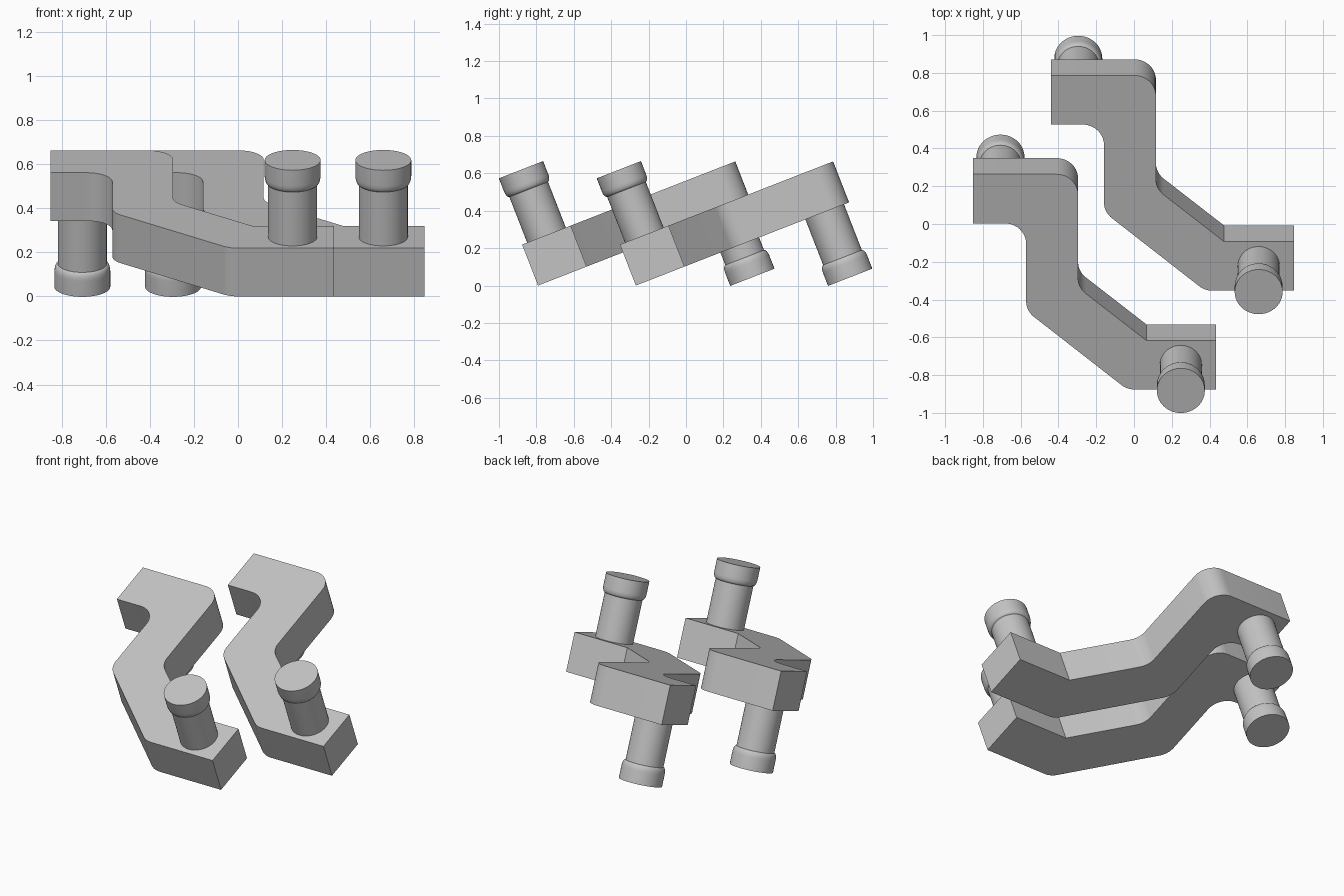
import bpy, bmesh, math
from mathutils import Vector, Matrix

if "Cube" in bpy.data.objects:
    bpy.data.objects.remove(bpy.data.objects["Cube"])

TILT = math.radians(21.3)
THICK = 0.235          # bar thickness
R = 0.115              # corner fillet radius
C = math.cos(TILT)

grey = bpy.data.materials.new("plain grey")
grey.diffuse_color = (0.55, 0.55, 0.55, 1)
grey.use_nodes = True
grey.node_tree.nodes["Principled BSDF"].inputs["Base Color"].default_value = grey.diffuse_color


def finish(name, bm, matrix):
    bmesh.ops.recalc_face_normals(bm, faces=bm.faces)
    mesh = bpy.data.meshes.new(name)
    bm.to_mesh(mesh)
    bm.free()
    mesh.materials.append(grey)
    ob = bpy.data.objects.new(name, mesh)
    bpy.context.collection.objects.link(ob)
    ob.matrix_world = matrix
    bpy.ops.object.select_all(action='DESELECT')
    ob.select_set(True)
    bpy.context.view_layer.objects.active = ob
    bpy.ops.object.shade_smooth_by_angle(angle=math.radians(30))
    return ob


def fillet(corners, steps=10):
    """Round the corners flagged with a radius."""
    out = []
    n = len(corners)
    for i, (x, y, r) in enumerate(corners):
        p = Vector((x, y))
        if r == 0:
            out.append(p)
            continue
        a = (Vector(corners[i - 1][:2]) - p).normalized()
        b = (Vector(corners[(i + 1) % n][:2]) - p).normalized()
        half = a.angle(b) / 2
        centre = p + (a + b).normalized() * (r / math.sin(half))
        start = p + a * (r / math.tan(half)) - centre
        end = p + b * (r / math.tan(half)) - centre
        sweep = math.atan2(start.x * end.y - start.y * end.x, start.dot(end))
        for k in range(steps + 1):
            out.append(centre + Matrix.Rotation(sweep * k / steps, 2) @ start)
    return out


# Bar outline in its own plane: x, length from the front edge, fillet radius
OUTLINE = [
    (0.376, 0, R), (0.847, 0, 0), (0.847, 0.26 / C, 0), (0.477, 0.26 / C, 0),
    (0.116, 0.54 / C, R), (0.116, 1.14 / C, R), (-0.44, 1.14 / C, 0),
    (-0.44, 0.88 / C, 0), (-0.159, 0.88 / C, R), (-0.159, 0.417 / C, R),
]


def bar(name, matrix):
    bm = bmesh.new()
    face = bm.faces.new([bm.verts.new((p.x, p.y, 0)) for p in fillet(OUTLINE)])
    top = bmesh.ops.extrude_face_region(bm, geom=[face])["geom"]
    verts = [v for v in top if isinstance(v, bmesh.types.BMVert)]
    bmesh.ops.translate(bm, verts=verts, vec=(0, 0, THICK))
    finish(name, bm, matrix)


def peg(name, matrix, sides=48):
    """Shaft with a wider head that is rounded underneath."""
    profile = [(0, -0.01), (0.111, -0.01), (0.111, 0.262)]
    for k in range(7):
        t = math.pi / 2 * k / 6
        profile.append((0.112 + 0.015 * math.sin(t), 0.3 - 0.037 * math.cos(t)))
    profile += [(0.127, 0.375), (0, 0.375)]
    bm = bmesh.new()
    vs = [bm.verts.new((r, 0, z)) for r, z in profile]
    es = [bm.edges.new(pair) for pair in zip(vs, vs[1:])]
    bmesh.ops.spin(bm, geom=vs + es, cent=(0, 0, 0), axis=(0, 0, 1),
                   angle=math.tau, steps=sides, use_duplicate=False)
    bmesh.ops.remove_doubles(bm, verts=bm.verts, dist=1e-4)
    finish(name, bm, matrix)


# Two identical cranked bars, each with a peg up at the front and down at the back
for label, dx, dy in (("back", 0, 0), ("front", -0.412, -0.523)):
    frame = (Matrix.Translation((dx, dy - 0.268, 0))
             @ Matrix.Rotation(TILT, 4, 'X'))
    bar(label + "_bar", frame)
    peg(label + "_upper_peg", frame @ Matrix.Translation((0.66, 0.14, THICK)))
    peg(label + "_lower_peg", frame @ Matrix.Translation((-0.295, 1.14 / C - 0.14, 0))
        @ Matrix.Rotation(math.pi, 4, 'X'))
